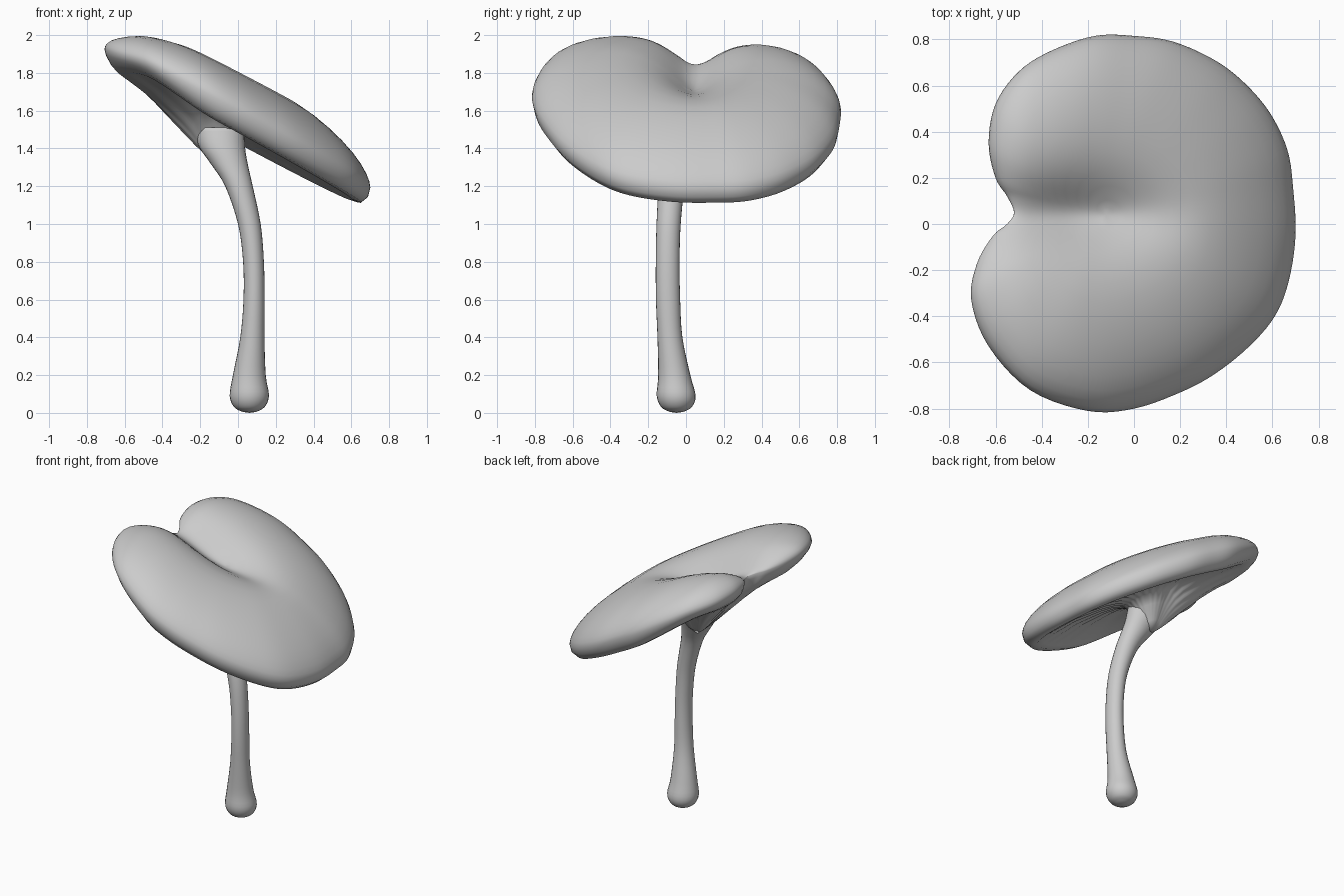
import bpy, bmesh, math

if "Cube" in bpy.data.objects:
    bpy.data.objects.remove(bpy.data.objects["Cube"])

CX, CY = -0.12, 0.04      # centre the cap rings shrink towards
SUB = 5


def catmull(pts, sub, closed):
    """Smooth curve through tuples of any dimension."""
    n, out = len(pts), []
    for i in range(n if closed else n - 1):
        q = [pts[(i + k) % n] if closed else pts[min(max(i + k, 0), n - 1)]
             for k in (-1, 0, 1, 2)]
        for s in range(sub):
            t = s / sub
            out.append(tuple(0.5 * (2 * b + (c - a) * t
                       + (2 * a - 5 * b + 4 * c - d) * t * t
                       + (3 * b - a - 3 * c + d) * t ** 3)
                       for a, b, c, d in zip(*q)))
    return out if closed else out + [tuple(pts[-1])]


def loft(name, start, rings, end):
    """Closed smooth skin: start pole, rings, end pole."""
    bm = bmesh.new()
    rows = [[bm.verts.new(p) for p in r] for r in rings]
    n = len(rows[0])
    a, b = bm.verts.new(start), bm.verts.new(end)
    for i in range(n):
        j = (i + 1) % n
        bm.faces.new((a, rows[0][j], rows[0][i]))
        bm.faces.new((b, rows[-1][i], rows[-1][j]))
        for r, s in zip(rows, rows[1:]):
            bm.faces.new((r[i], r[j], s[j], s[i]))
    bmesh.ops.recalc_face_normals(bm, faces=bm.faces)
    for f in bm.faces:
        f.smooth = True
    me = bpy.data.meshes.new(name)
    bm.to_mesh(me)
    bm.free()
    ob = bpy.data.objects.new(name, me)
    bpy.context.collection.objects.link(ob)
    return ob


def smooth(a, b, x):
    t = min(max((x - a) / (b - a), 0), 1)
    return t * t * (3 - 2 * t)


# Kidney-shaped cap outline seen from above
outline = catmull([
    (-.52, .05), (-.55, .12), (-.6, .2), (-.63, .35), (-.6, .52), (-.5, .66),
    (-.36, .75), (-.17, .815), (0, .815), (.17, .79), (.35, .71), (.48, .61),
    (.59, .48), (.665, .32), (.69, .15), (.70, -.05), (.67, -.25), (.61, -.4),
    (.5, -.53), (.35, -.65), (.2, -.73), (0, -.8), (-.2, -.81), (-.45, -.72),
    (-.63, -.53), (-.705, -.33), (-.68, -.17), (-.61, -.05), (-.55, .0)], SUB, True)


def mid(x, y):
    return 1.57 - 0.54 * x - 0.04 * y - 0.04 * smooth(-.45, -.7, x)


# Cap upper surface: tilted dome with a valley running in from the notch
def top_point(t, p):
    x, y = CX + (p[0] - CX) * t, CY + (p[1] - CY) * t
    height = 0.26 - 0.05 * smooth(-0.2, -0.6, x)
    dome = height * max(0, 1 - t ** 3) ** 0.55
    valley = 0.86 * smooth(0.4, -0.3, x) / (1 + ((y - 0.04) / 0.17) ** 2)
    return (x, y, mid(x, y) + dome * (1 - valley))


# Cap underside: rolled lip, gill ripples, funnel running down to the stem
LIP = [(0, -.02), (.4, -.02), (.6, -.035), (.78, -.08), (.88, -.115),
       (.94, -.105), (.985, -.055), (1, 0)]


def under_point(t, p, i):
    x, y = CX + (p[0] - CX) * t, CY + (p[1] - CY) * t
    for (a, u), (b, v) in zip(LIP, LIP[1:]):
        if a <= t <= b:
            d = u + (v - u) * (t - a) / (b - a)
    dx, dy = p[0] - CX, p[1] - CY
    r = math.hypot(dx, dy)
    back = max(0, -dx / r) ** 1.5
    d *= 1 - 0.6 * smooth(-.1, -.6, p[0])
    d -= 0.3 * (1 - t ** 1.5) * back
    d -= 0.28 * math.exp(-(t * r / 0.12) ** 2) * (1 - back)
    d += 0.003 * math.cos(2 * math.pi * i / SUB) * smooth(.1, .3, t) * smooth(.88, .7, t)
    return (x, y, mid(x, y) + d)


tops = [.04, .08, .16, .25, .35, .45, .55, .65, .74, .82, .89, .94, .975, .993, 1]
unders = [.985, .965, .94, .91, .88, .84, .78, .7, .6, .5, .4, .3, .22, .15, .08]
rings = [[top_point(t, p) for p in outline] for t in tops]
rings += [[under_point(t, p, i) for i, p in enumerate(outline)] for t in unders]
loft("mushroom_cap", top_point(0, outline[0]), rings, (CX, CY, mid(CX, CY) - .31))

# Stem: curved, bulbous foot, flaring into the cap (x, y, z, radius x, radius y)
stem = catmull([
    (.06, -.05, .005, .035, .035), (.06, -.05, .03, .08, .08),
    (.06, -.052, .09, .104, .103), (.06, -.062, .2, .087, .085),
    (.076, -.085, .4, .064, .066), (.085, -.095, .6, .056, .064),
    (.082, -.097, .8, .055, .063), (.06, -.092, 1.0, .06, .064),
    (.005, -.075, 1.2, .073, .07), (-.047, -.045, 1.32, .098, .085),
    (-.085, -.015, 1.41, .122, .1), (-.1, .01, 1.51, .135, .1)], 4, False)
N = 24
stem_rings = [[(x + rx * math.cos(2 * math.pi * k / N),
                y + ry * math.sin(2 * math.pi * k / N), z) for k in range(N)]
              for x, y, z, rx, ry in stem]
loft("mushroom_stem", (.06, -.05, 0), stem_rings, (-.1, .01, 1.52))
